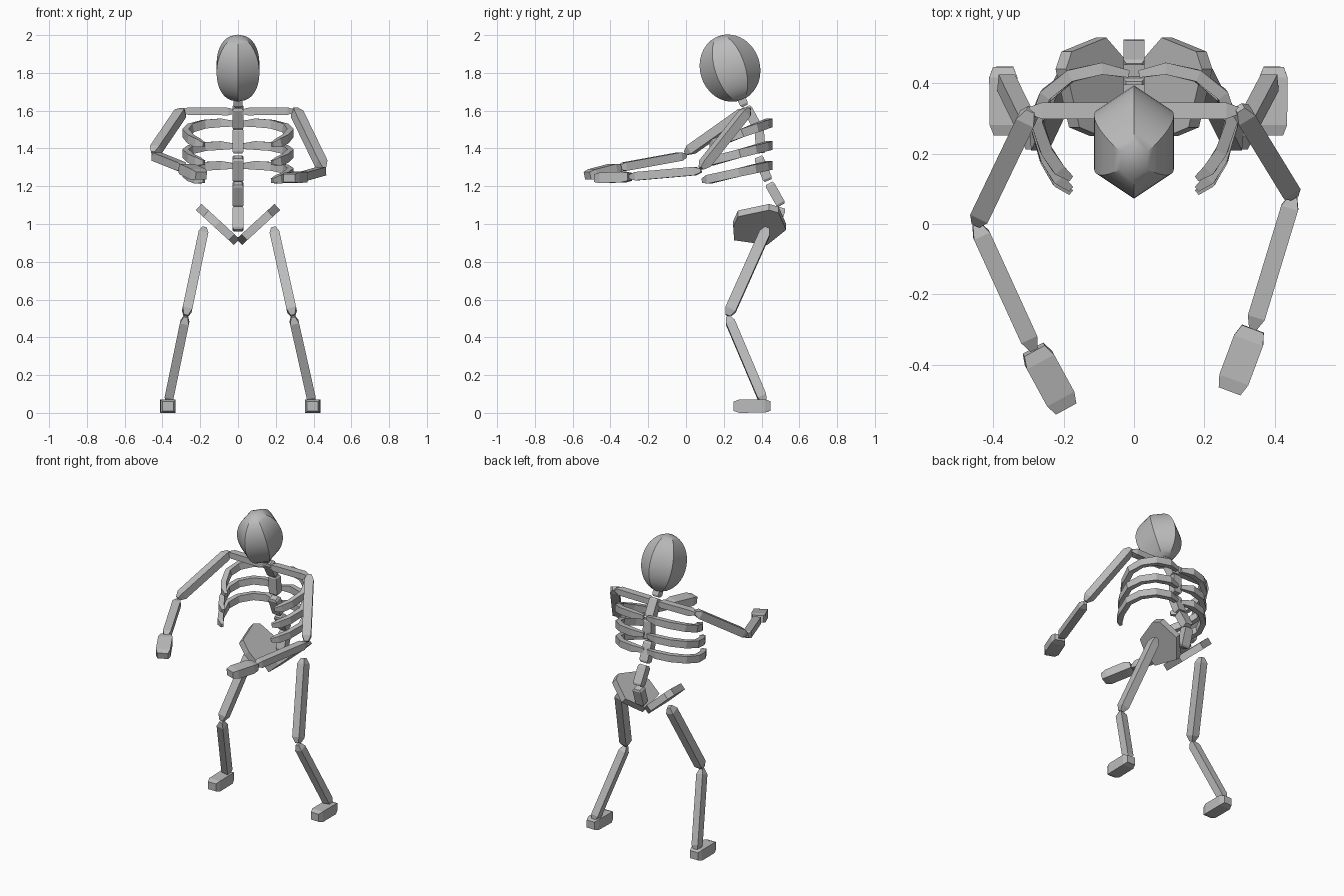
import bpy, bmesh, math
from mathutils import Vector, Matrix

cube = bpy.data.objects.get("Cube")
if cube:
    bpy.data.objects.remove(cube, do_unlink=True)

mat = bpy.data.materials.new("bone_grey")
mat.use_nodes = True
colour = (0.5, 0.5, 0.5, 1)
mat.diffuse_color = colour
mat.node_tree.nodes["Principled BSDF"].inputs["Base Color"].default_value = colour

X, Y, Z = Vector((1, 0, 0)), Vector((0, 1, 0)), Vector((0, 0, 1))


def finish(name, bm):
    bmesh.ops.recalc_face_normals(bm, faces=bm.faces[:])
    mesh = bpy.data.meshes.new(name)
    bm.to_mesh(mesh)
    bm.free()
    mesh.materials.append(mat)
    obj = bpy.data.objects.new(name, mesh)
    bpy.context.collection.objects.link(obj)
    return obj


def sweep(name, points, scales, width, height, up):
    """Carry a rectangular section along a path; height runs along up."""
    bm = bmesh.new()
    pts = [Vector(p) for p in points]
    rings = []
    for i, p in enumerate(pts):
        t = (pts[min(i + 1, len(pts) - 1)] - pts[max(i - 1, 0)]).normalized()
        v = (up - t * up.dot(t)).normalized() * height / 2 * scales[i]
        u = t.cross(v).normalized() * width / 2 * scales[i]
        rings.append([bm.verts.new(p + c) for c in (u + v, v - u, -u - v, u - v)])
    for a, b in zip(rings, rings[1:]):
        for k in range(4):
            bm.faces.new((a[k], a[k - 1], b[k - 1], b[k]))
    bm.faces.new(rings[0])
    bm.faces.new(rings[-1])
    return finish(name, bm)


def bone(name, a, b, width, height, up, taper=0.035, tip=0.45):
    """Straight block with tapered ends."""
    a, b = Vector(a), Vector(b)
    d = (b - a).normalized() * taper
    return sweep(name, (a, a + d, b - d, b), (tip, 1, 1, tip), width, height, up)


# Skull: six-sided egg leaning forward
bm = bmesh.new()
bmesh.ops.create_uvsphere(bm, u_segments=6, v_segments=18, radius=1)
bm.transform(Matrix.Translation((0, 0.233, 1.825))
             @ Matrix.Rotation(math.radians(18), 4, 'X')
             @ Matrix.Diagonal((0.131, 0.159, 0.18, 1)))
skull = finish("skull", bm)
bpy.ops.object.select_all(action='DESELECT')
skull.select_set(True)
bpy.context.view_layer.objects.active = skull
bpy.ops.object.shade_smooth_by_angle(angle=math.radians(30))

# Neck and spine, as (y, z) end pairs
bone("neck", (0, 0.285, 1.68), (0, 0.312, 1.625), 0.045, 0.045, Y, 0.012, 0.7)
spine = [(0.32, 1.62, 0.38, 1.51), (0.387, 1.505, 0.397, 1.375),
         (0.383, 1.355, 0.435, 1.23), (0.44, 1.215, 0.505, 1.1),
         (0.505, 1.087, 0.465, 0.965)]
for i, (y0, z0, y1, z1) in enumerate(spine):
    bone(f"vertebra_{i + 1}", (0, y0, z0), (0, y1, z1), 0.06, 0.05, Y, 0.012, 0.75)

# Parts shared by both sides
rib_path = [(0.015, 0.425), (0.09, 0.442), (0.18, 0.42), (0.25, 0.36),
            (0.278, 0.28), (0.25, 0.18), (0.215, 0.12), (0.18, 0.09)]
pelvis_outline = [(0.275, 1.055), (0.44, 1.09), (0.49, 1.075), (0.53, 0.985),
                  (0.43, 0.905), (0.255, 0.93), (0.25, 1.0)]
for side, s in (("left", 1), ("right", -1)):
    bone(f"{side}_collarbone", (s * 0.015, 0.322, 1.595), (s * 0.298, 0.322, 1.598),
         0.046, 0.04, Z)

    # Ribs slope down toward the front
    for i, (z, slope, fwd) in enumerate(((1.535, 0.33, 0.04), (1.415, 0.26, 0.01),
                                         (1.31, 0.23, 0))):
        pts = [(s * x, y + fwd * (0.44 - y) / 0.35, z + slope * (y - 0.44))
               for x, y in rib_path]
        sweep(f"{side}_rib_{i + 1}", pts, [0.6] + [1] * 6 + [0.5], 0.034, 0.046, Z)

    # Hip plate: outline on a plane flaring outward, given thickness
    bm = bmesh.new()
    n = Vector((s, 0, -1.09)).normalized() * 0.022
    mid = [Vector((s * (0.012 + (z - 0.91) * 1.09), y, z)) for y, z in pelvis_outline]
    low = [bm.verts.new(p + n) for p in mid]
    high = [bm.verts.new(p - n) for p in mid]
    bm.faces.new(low)
    bm.faces.new(high)
    for k in range(len(mid)):
        bm.faces.new((low[k - 1], low[k], high[k], high[k - 1]))
    finish(f"{side}_hip_plate", bm)

    # Legs
    out = 0.01 if s > 0 else 0
    hip = (s * (0.178 + out), 0.43, 0.98)
    knee = Vector((s * (0.276 + out * 1.5), 0.222, 0.51))
    ankle = (s * (0.37 + out * 2.3), 0.415, 0.055)
    bone(f"{side}_thigh", hip, knee + Z * 0.005, 0.052, 0.058, Y)
    bone(f"{side}_shin", knee, ankle, 0.048, 0.05, Y)
    foot = s * (0.37 + out * 2.5)
    bone(f"{side}_foot", (foot + s * 0.002, 0.447, 0.037), (foot, 0.252, 0.035),
         0.08, 0.07, Z, 0.03, 0.72)

# Arms: shoulder, elbow, wrist, hand end
arms = {"right": ((-0.292, 0.325, 1.605), (-0.448, 0.0, 1.375),
                  (-0.285, -0.357, 1.298), (-0.195, -0.522, 1.255)),
        "left": ((0.3, 0.33, 1.61), (0.453, 0.08, 1.295),
                 (0.338, -0.298, 1.25), (0.272, -0.475, 1.243))}
for side, (shoulder, elbow, wrist, end) in arms.items():
    bone(f"{side}_upper_arm", shoulder, elbow, 0.055, 0.05, Z)
    bone(f"{side}_forearm", Vector(elbow) - Z * 0.012, wrist, 0.05, 0.045, Z)
    bone(f"{side}_hand", wrist, end, 0.088, 0.056, Z, 0.035, 0.75)
